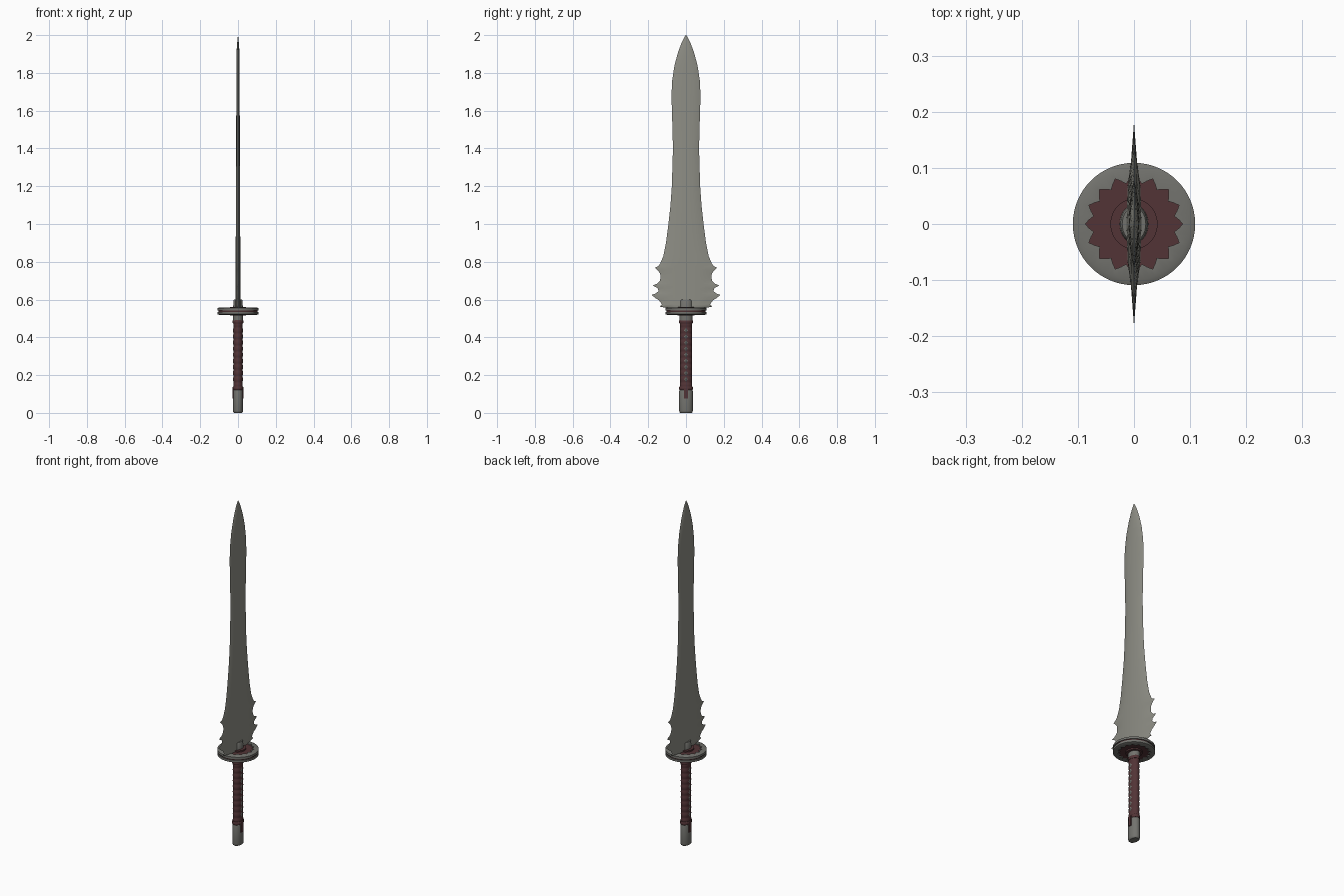
import bpy, bmesh, math
from math import sin, cos, pi

cube = bpy.data.objects.get("Cube")
if cube:
    bpy.data.objects.remove(cube, do_unlink=True)


def material(name, rgb):
    m = bpy.data.materials.new(name)
    m.use_nodes = True
    m.diffuse_color = (*rgb, 1)
    m.node_tree.nodes["Principled BSDF"].inputs["Base Color"].default_value = (*rgb, 1)
    return m


STEEL = material("blade steel", (0.27, 0.27, 0.235))
IRON = material("dull iron", (0.17, 0.17, 0.155))
RED = material("dark red wrap", (0.085, 0.034, 0.037))


def finish(name, bm, mat, angle=35):
    bmesh.ops.recalc_face_normals(bm, faces=bm.faces)
    me = bpy.data.meshes.new(name)
    bm.to_mesh(me)
    bm.free()
    ob = bpy.data.objects.new(name, me)
    bpy.context.collection.objects.link(ob)
    me.materials.append(mat)
    bpy.ops.object.select_all(action='DESELECT')
    ob.select_set(True)
    bpy.context.view_layer.objects.active = ob
    bpy.ops.object.shade_smooth_by_angle(angle=math.radians(angle))
    return ob


def bridge(bm, a, b):
    n = len(a)
    for i in range(n):
        bm.faces.new((a[i], a[(i + 1) % n], b[(i + 1) % n], b[i]))


def loft(name, rings, mat, seg=32):
    """Capped stack of ellipses given as (z, x radius, y radius)."""
    bm = bmesh.new()
    loops = [[bm.verts.new((rx * cos(2 * pi * i / seg), ry * sin(2 * pi * i / seg), z))
              for i in range(seg)] for z, rx, ry in rings]
    for a, b in zip(loops, loops[1:]):
        bridge(bm, a, b)
    bm.faces.new(loops[0])
    bm.faces.new(loops[-1])
    return finish(name, bm, mat)


# Blade: (height, half width at the cutting edge), with barbs near the base
edge = [(0.555, 0.10), (0.563, 0.14), (0.575, 0.128), (0.595, 0.142), (0.61, 0.165),
        (0.625, 0.182), (0.632, 0.16), (0.645, 0.145), (0.66, 0.15), (0.675, 0.176),
        (0.684, 0.153), (0.70, 0.138), (0.72, 0.134), (0.74, 0.138), (0.757, 0.152),
        (0.768, 0.165), (0.776, 0.148), (0.79, 0.137), (0.83, 0.12), (0.90, 0.106),
        (1.0, 0.093), (1.1, 0.082), (1.2, 0.075), (1.4, 0.069), (1.55, 0.073),
        (1.68, 0.077), (1.76, 0.073), (1.84, 0.061), (1.91, 0.042), (1.96, 0.023),
        (1.985, 0.011), (2.0, 0.001)]
bm = bmesh.new()
loops = []
for z, w in edge:
    t = (0.0135 - 0.006 * (z - 0.55) / 1.45) * min(1, w / 0.04)
    body = min(w, 0.132)
    half = [(-w, 0), (-0.85 * body, 0.4 * t), (-0.5 * body, 0.85 * t), (0, t),
            (0.5 * body, 0.85 * t), (0.85 * body, 0.4 * t), (w, 0)]
    outline = half + [(y, -x) for y, x in half[-2:0:-1]]
    loops.append([bm.verts.new((x, y, z)) for y, x in outline])
for a, b in zip(loops, loops[1:]):
    bridge(bm, a, b)
bm.faces.new(loops[0])
bm.faces.new(loops[-1])
finish("blade", bm, STEEL, 30)

# Guard: red core disc between two toothed iron rims
loft("guard_core", [(0.524, 0.1, 0.1), (0.53, 0.104, 0.104),
                    (0.548, 0.104, 0.104), (0.553, 0.1, 0.1)], RED, 64)


def toothed_rim(name, z_in, z_out):
    bm = bmesh.new()
    seg = 64
    d = (z_out - z_in) / 4
    loops = []
    for r, z in [(0, z_in), (0, z_out), (0.1, z_out), (0.109, z_out - d), (0.109, z_in)]:
        ring = []
        for i in range(seg):
            rr = r or 0.073 + 0.007 * abs(i % 4 - 2)
            a = 2 * pi * i / seg
            ring.append(bm.verts.new((rr * cos(a), rr * sin(a), z)))
        loops.append(ring)
    for a, b in zip(loops, loops[1:] + loops[:1]):
        bridge(bm, a, b)
    finish(name, bm, IRON)


toothed_rim("guard_upper_rim", 0.542, 0.558)
toothed_rim("guard_lower_rim", 0.535, 0.519)
loft("guard_washer", [(0.516, 0.042, 0.045), (0.561, 0.042, 0.045)], RED, 40)

# Collars above and below the guard
loft("blade_collar", [(0.55, 0.026, 0.034), (0.595, 0.024, 0.033), (0.6, 0.021, 0.03)], IRON)
loft("grip_collar", [(0.48, 0.027, 0.034), (0.522, 0.027, 0.034)], IRON)

# Grip: corded wrap with gentle ridges
Z0, Z1, WRAPS = 0.13, 0.485, 11
step = (Z1 - Z0) / WRAPS
rings = []
for i in range(WRAPS * 6 + 1):
    bulge = 0.0025 * abs(sin(pi * i / 6))
    rings.append((Z0 + step * i / 6, 0.0225 + bulge, 0.0305 + bulge))
loft("grip_wrap", rings, RED)

# Bands at both ends of the grip
for name, z in (("lower_band", 0.122), ("upper_band", 0.473)):
    loft(name, [(z, 0.026, 0.034), (z + 0.004, 0.0285, 0.0365),
                (z + 0.014, 0.0285, 0.0365), (z + 0.018, 0.026, 0.034)], RED)

# Iron diamonds showing between the cords on both flat sides
bm = bmesh.new()
for side in (-1, 1):
    for k in range(1, WRAPS - 1):
        zc = Z0 + step * (k + 0.5)
        rim = [bm.verts.new((side * x, y, zc + dz)) for x, y, dz in
               ((0.0225, 0.014, 0), (0.0245, 0, 0.013), (0.0225, -0.014, 0), (0.0245, 0, -0.013))]
        tip = bm.verts.new((side * 0.0275, 0, zc))
        for i in range(4):
            bm.faces.new((rim[i], rim[(i + 1) % 4], tip))
        bm.faces.new(rim)
finish("grip_diamonds", bm, IRON, 20)

# Pommel and the wrap ends hanging over it
loft("pommel", [(0, 0.021, 0.03), (0.004, 0.025, 0.034), (0.012, 0.0265, 0.036),
                (0.115, 0.0265, 0.036), (0.124, 0.024, 0.033)], IRON)
for name, side in (("left_wrap_end", 1), ("right_wrap_end", -1)):
    bm = bmesh.new()
    bmesh.ops.create_cube(bm, size=1)
    for v in bm.verts:
        v.co = (side * 0.0265 + v.co.x * 0.007, v.co.y * 0.022, 0.105 + v.co.z * 0.06)
    bmesh.ops.bevel(bm, geom=bm.edges[:], offset=0.002, segments=2, affect='EDGES')
    finish(name, bm, RED)
